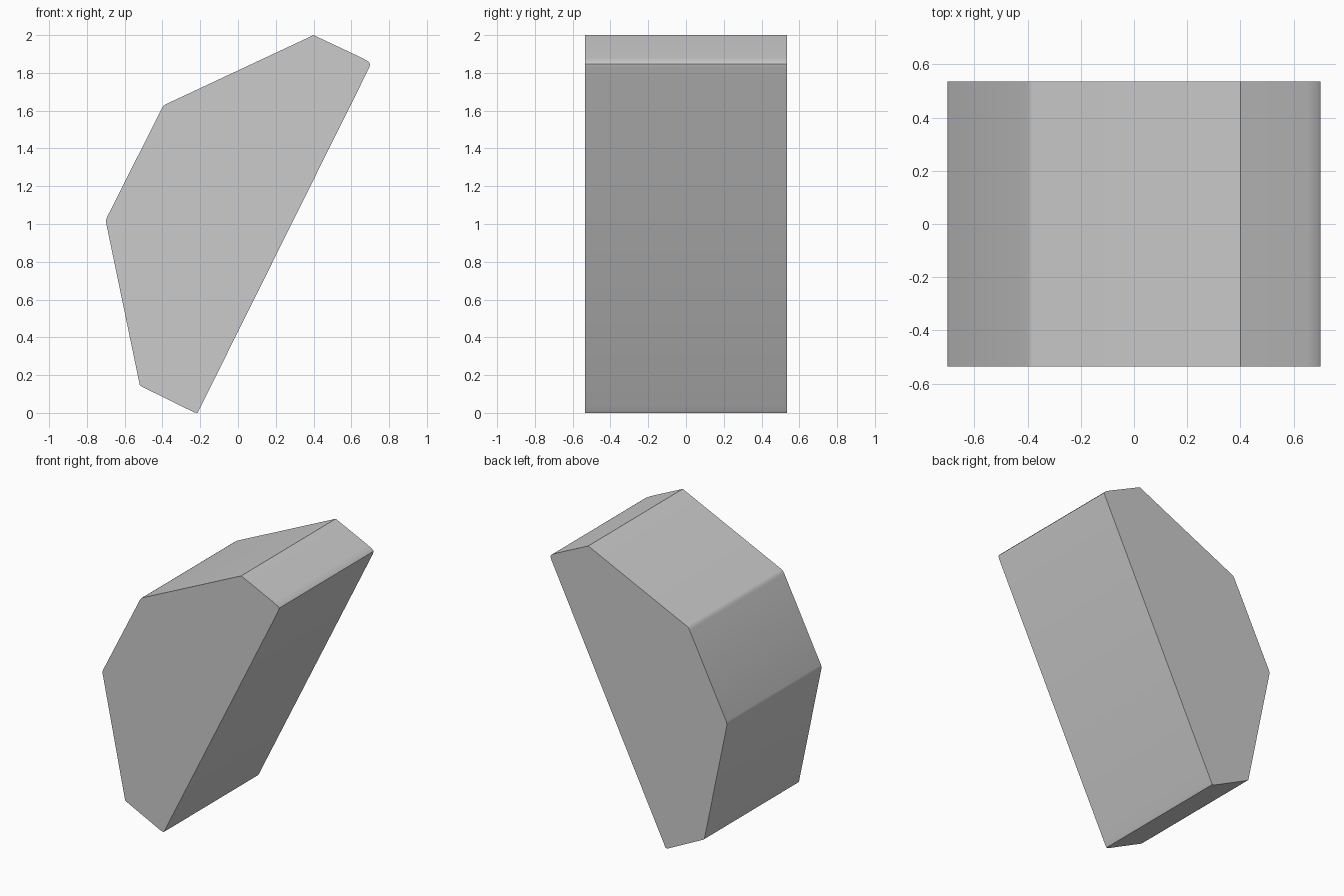
import bpy, bmesh

if "Cube" in bpy.data.objects:
    bpy.data.objects.remove(bpy.data.objects["Cube"])

HALF_DEPTH = 0.535

# Side profile (x, z), with small eased corners
profile = [
    (-0.215, 0.0), (-0.207, 0.013), (-0.194, 0.04),
    (0.694, 1.826), (0.70, 1.848), (0.69, 1.86), (0.655, 1.88),
    (0.40, 2.0),
    (-0.382, 1.634), (-0.394, 1.626), (-0.404, 1.61),
    (-0.694, 1.035), (-0.70, 1.015),
    (-0.52, 0.147), (-0.505, 0.137), (-0.235, 0.004),
]

# Extrude the profile along y
bm = bmesh.new()
face = bm.faces.new([bm.verts.new((x, -HALF_DEPTH, z)) for x, z in profile])
ext = bmesh.ops.extrude_face_region(bm, geom=[face], use_keep_orig=True)
verts = [g for g in ext["geom"] if isinstance(g, bmesh.types.BMVert)]
bmesh.ops.translate(bm, verts=verts, vec=(0, 2 * HALF_DEPTH, 0))
bmesh.ops.recalc_face_normals(bm, faces=bm.faces)

mesh = bpy.data.meshes.new("faceted_block")
bm.to_mesh(mesh)
bm.free()
block = bpy.data.objects.new("faceted_block", mesh)
bpy.context.collection.objects.link(block)

# Smooth the eased corners, keep the main edges sharp
bpy.context.view_layer.objects.active = block
block.select_set(True)
bpy.ops.object.shade_smooth_by_angle(angle=0.52)
